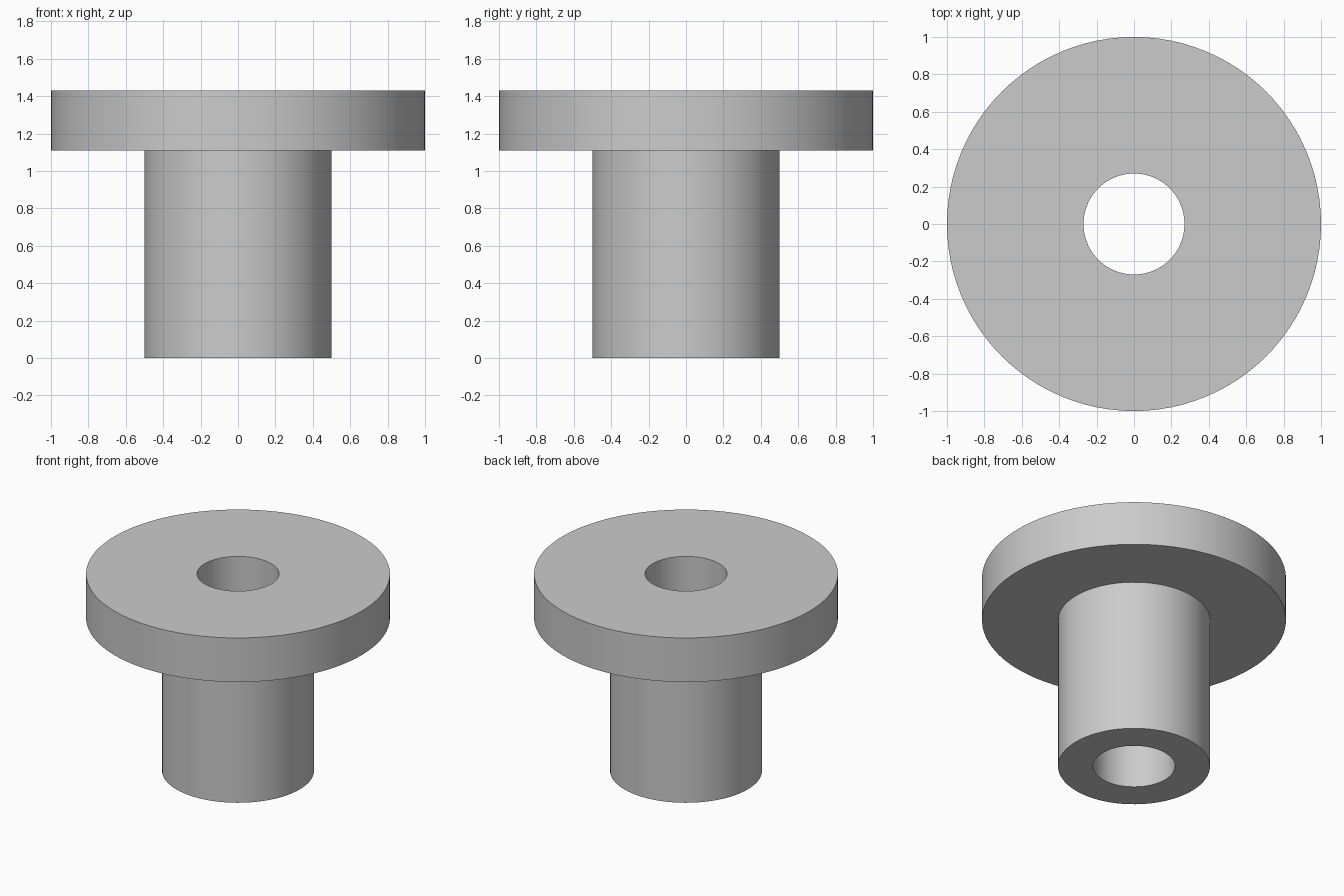
import bpy, bmesh, math

if "Cube" in bpy.data.objects:
    bpy.data.objects.remove(bpy.data.objects["Cube"])

SEGMENTS = 96

# Closed cross-section (radius, height): bore, sleeve, flange
PROFILE = [(0.27, 0), (0.50, 0), (0.50, 1.11), (1.0, 1.11), (1.0, 1.43), (0.27, 1.43)]

grey = bpy.data.materials.new("plain_grey")
grey.diffuse_color = (0.6, 0.6, 0.6, 1)
grey.use_nodes = True
grey.node_tree.nodes["Principled BSDF"].inputs["Base Color"].default_value = grey.diffuse_color

# Revolve the cross-section around z
bm = bmesh.new()
rings = []
for i in range(SEGMENTS):
    a = 2 * math.pi * i / SEGMENTS
    rings.append([bm.verts.new((r * math.cos(a), r * math.sin(a), z)) for r, z in PROFILE])
n = len(PROFILE)
for i in range(SEGMENTS):
    r0, r1 = rings[i], rings[(i + 1) % SEGMENTS]
    for j in range(n):
        k = (j + 1) % n
        bm.faces.new((r0[j], r1[j], r1[k], r0[k]))
bmesh.ops.recalc_face_normals(bm, faces=bm.faces)

mesh = bpy.data.meshes.new("flanged_bushing")
bm.to_mesh(mesh)
bm.free()
mesh.materials.append(grey)
bushing = bpy.data.objects.new("flanged_bushing", mesh)
bpy.context.collection.objects.link(bushing)

# Smooth round walls, sharp rims
bpy.context.view_layer.objects.active = bushing
bushing.select_set(True)
bpy.ops.object.shade_smooth_by_angle(angle=math.radians(30))
